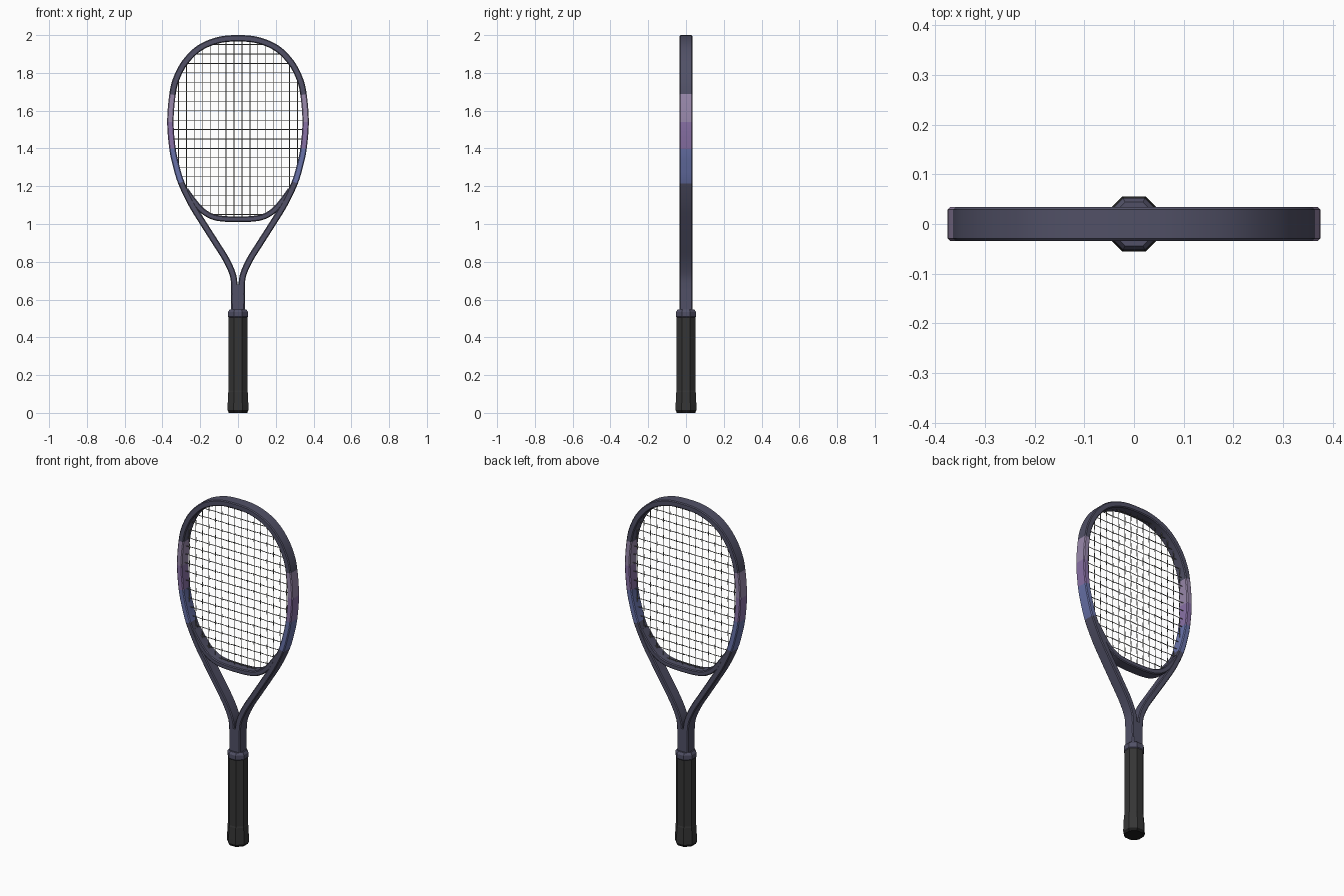
import bpy, bmesh, math
from mathutils import Vector

cube = bpy.data.objects.get("Cube")
if cube:
    bpy.data.objects.remove(cube)


def material(name, *rgb):
    m = bpy.data.materials.new(name)
    m.use_nodes = True
    m.diffuse_color = (*rgb, 1)
    m.node_tree.nodes["Principled BSDF"].inputs["Base Color"].default_value = (*rgb, 1)
    return m


FRAME = material("frame slate", 0.082, 0.081, 0.133)
MAUVE = material("band mauve", 0.32, 0.25, 0.41)
PURPLE = material("band purple", 0.25, 0.165, 0.38)
BLUE = material("band blue", 0.14, 0.17, 0.4)
GRIP = material("grip charcoal", 0.036, 0.036, 0.036)
BLACK = material("cap black", 0.012, 0.012, 0.012)
STRING = material("string grey", 0.2, 0.2, 0.18)


def add_mesh(name, bm, mats, smooth=None):
    bmesh.ops.recalc_face_normals(bm, faces=bm.faces)
    me = bpy.data.meshes.new(name)
    bm.to_mesh(me)
    bm.free()
    for m in mats:
        me.materials.append(m)
    ob = bpy.data.objects.new(name, me)
    bpy.context.collection.objects.link(ob)
    if smooth:
        bpy.ops.object.select_all(action="DESELECT")
        ob.select_set(True)
        bpy.context.view_layer.objects.active = ob
        bpy.ops.object.shade_smooth_by_angle(angle=math.radians(smooth))


def skin(rings):
    """Join equal rings of points into a capped tube."""
    bm = bmesh.new()
    loops = [[bm.verts.new(p) for p in r] for r in rings]
    n = len(loops[0])
    for a, b in zip(loops, loops[1:]):
        for i in range(n):
            j = (i + 1) % n
            bm.faces.new((a[i], a[j], b[j], b[i]))
    bm.faces.new(loops[0])
    bm.faces.new(loops[-1])
    return bm


def smooth_path(pts, steps=5):
    """Catmull-Rom curve that passes through every point."""
    p = [Vector(q) for q in pts]
    p = [2 * p[0] - p[1]] + p + [2 * p[-1] - p[-2]]
    out = []
    for a, b, c, d in zip(p, p[1:], p[2:], p[3:]):
        for k in range(steps):
            t = k / steps
            out.append(0.5 * (2 * b + (c - a) * t + (2 * a - 5 * b + 4 * c - d) * t * t
                              + (3 * b - a - 3 * c + d) * t ** 3))
    return out + [p[-2]]


def mirrored(half):
    return half + [(-x, z) for x, z in reversed(half[:-1])]


def chamfered(w, d, c):
    return [(w, c - d), (w, d - c), (w - c, d), (c - w, d),
            (-w, d - c), (-w, c - d), (c - w, -d), (w - c, -d)]


def sweep(path, profile):
    rings = []
    for i, p in enumerate(path):
        t = (path[min(i + 1, len(path) - 1)] - path[max(i - 1, 0)]).normalized()
        rings.append([(p.x + t.y * u, v, p.y - t.x * u) for u, v in profile])
    return skin(rings)


# Hoop and arms in one sweep
hoop = smooth_path(mirrored([
    (0.019, 0.58), (0.019, 0.66), (0.027, 0.73), (0.062, 0.81), (0.118, 0.9),
    (0.188, 1.01), (0.249, 1.11), (0.301, 1.22), (0.328, 1.31), (0.347, 1.4), (0.358, 1.54),
    (0.347, 1.685), (0.326, 1.77), (0.281, 1.855), (0.206, 1.93), (0.105, 1.973), (0, 1.983)]))
bm = sweep(hoop, chamfered(0.017, 0.034, 0.005))
for f in bm.faces:
    z = f.calc_center_median().z
    f.material_index = (1 if 1.54 < z < 1.685 else 2 if 1.4 < z < 1.54
                        else 3 if 1.22 < z < 1.4 else 0)
add_mesh("hoop_and_arms", bm, [FRAME, MAUVE, PURPLE, BLUE], 35)

# Throat bridge closing the hoop
bridge = smooth_path(mirrored([
    (0.277, 1.18), (0.235, 1.122), (0.188, 1.07), (0.133, 1.038), (0.07, 1.027), (0, 1.025)]))
add_mesh("throat_bridge", sweep(bridge, chamfered(0.015, 0.033, 0.005)), [FRAME], 35)


# Shaft, collar and octagonal handle
def column(name, section, levels, mats):
    bm = skin([[(x * s, y * s, z) for x, y in section] for z, s in levels])
    if len(mats) > 1:
        for f in bm.faces:
            f.material_index = int(f.calc_center_median().z < 0.014)
    add_mesh(name, bm, mats)


octagon = [(math.cos(a) / math.cos(math.pi / 8), math.sin(a) / math.cos(math.pi / 8))
           for a in [math.pi / 8 + i * math.pi / 4 for i in range(8)]]
column("shaft", chamfered(0.036, 0.034, 0.006), [(0.5, 1), (0.68, 1)], [FRAME])
column("collar", octagon, [(0.505, 0.049), (0.51, 0.0525), (0.535, 0.0525), (0.548, 0.044)], [FRAME])
column("grip", octagon, [(0, 0.049), (0.015, 0.0555), (0.04, 0.055), (0.11, 0.0515),
                         (0.118, 0.0495), (0.512, 0.0495)], [GRIP, BLACK])

# String bed outline: hoop above the throat, closed by the bridge
outline = [p for p in hoop if p.y > 1.18] + list(reversed(bridge))


def span(axis, value):
    """Extent of the outline along the other axis at a given position."""
    hits = []
    for a, b in zip(outline, outline[1:] + outline[:1]):
        if (a[axis] - value) * (b[axis] - value) < 0:
            t = (value - a[axis]) / (b[axis] - a[axis])
            hits.append(a.lerp(b, t)[1 - axis])
    return min(hits), max(hits)


def wires(name, lines, radius):
    cu = bpy.data.curves.new(name, "CURVE")
    cu.dimensions = "3D"
    cu.bevel_depth = radius
    cu.bevel_resolution = 1
    for pts in lines:
        sp = cu.splines.new("POLY")
        sp.points.add(len(pts) - 1)
        for q, p in zip(sp.points, pts):
            q.co = (*p, 1)
    tmp = bpy.data.objects.new(name + "_path", cu)
    me = bpy.data.meshes.new_from_object(tmp)
    bpy.data.objects.remove(tmp)
    me.name = name
    me.materials.clear()
    me.materials.append(STRING)
    bpy.context.collection.objects.link(bpy.data.objects.new(name, me))


# Woven strings
mains = [0.042 * (i - 7.5) for i in range(16)]
crosses = [1.05 + 0.05 * i for i in range(19)]
for name, axis, own, other in (("main_strings", 0, mains, crosses),
                               ("cross_strings", 1, crosses, mains)):
    lines = []
    for i, v in enumerate(own):
        lo, hi = span(axis, v)
        stops = [(lo, 0)] + [(s, 0.0018 * (-1) ** (i + j + axis)) for j, s in enumerate(other)
                             if lo + 0.015 < s < hi - 0.015] + [(hi, 0)]
        lines.append([(v, y, s) if axis == 0 else (s, y, v) for s, y in stops])
    wires(name, lines, 0.002)
